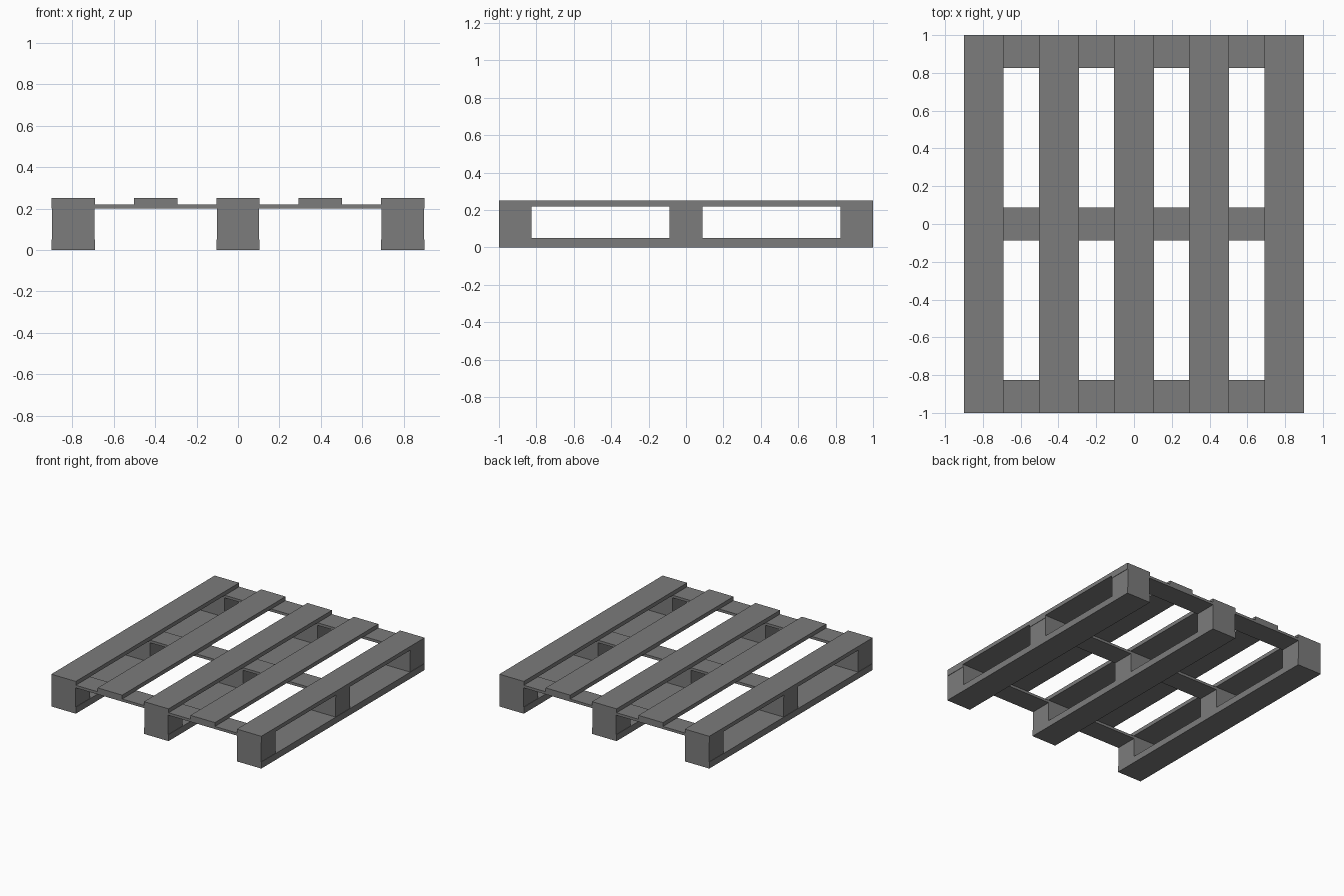
import bpy

cube = bpy.data.objects.get("Cube")
if cube:
    bpy.data.objects.remove(cube, do_unlink=True)

# Single weathered wood colour
wood = bpy.data.materials.new("grey_wood")
wood.use_nodes = True
colour = (0.2, 0.2, 0.2, 1)
wood.diffuse_color = colour
wood.node_tree.nodes["Principled BSDF"].inputs["Base Color"].default_value = colour


def box(name, x, y, width, depth, bottom, top):
    bpy.ops.mesh.primitive_cube_add(size=1, location=(x, y, (bottom + top) / 2))
    obj = bpy.context.object
    obj.name = name
    obj.scale = (width, depth, top - bottom)
    bpy.ops.object.transform_apply(location=False, rotation=False, scale=True)
    obj.data.materials.append(wood)


BOARD = 0.21    # width of the long boards
BLOCK = 0.175   # depth of blocks and cross boards
SIDES = {"right": -0.795, "middle": 0, "left": 0.795}
ROWS = {"front": -0.9125, "centre": 0, "back": 0.9125}

# Runners and the blocks standing on them
for side, x in SIDES.items():
    box(f"{side}_runner", x, 0, BOARD, 2, 0, 0.05)
    for row, y in ROWS.items():
        box(f"{side}_{row}_block", x, y, BOARD - 0.006, BLOCK, 0.05, 0.2)

# Cross boards tying the blocks together
for row, y in ROWS.items():
    box(f"{row}_cross_board", 0, y, 1.8, BLOCK, 0.2, 0.22)

# Deck boards
for i in range(5):
    box(f"deck_board_{i + 1}", (i - 2) * 0.3975, 0, BOARD, 2, 0.22, 0.25)
